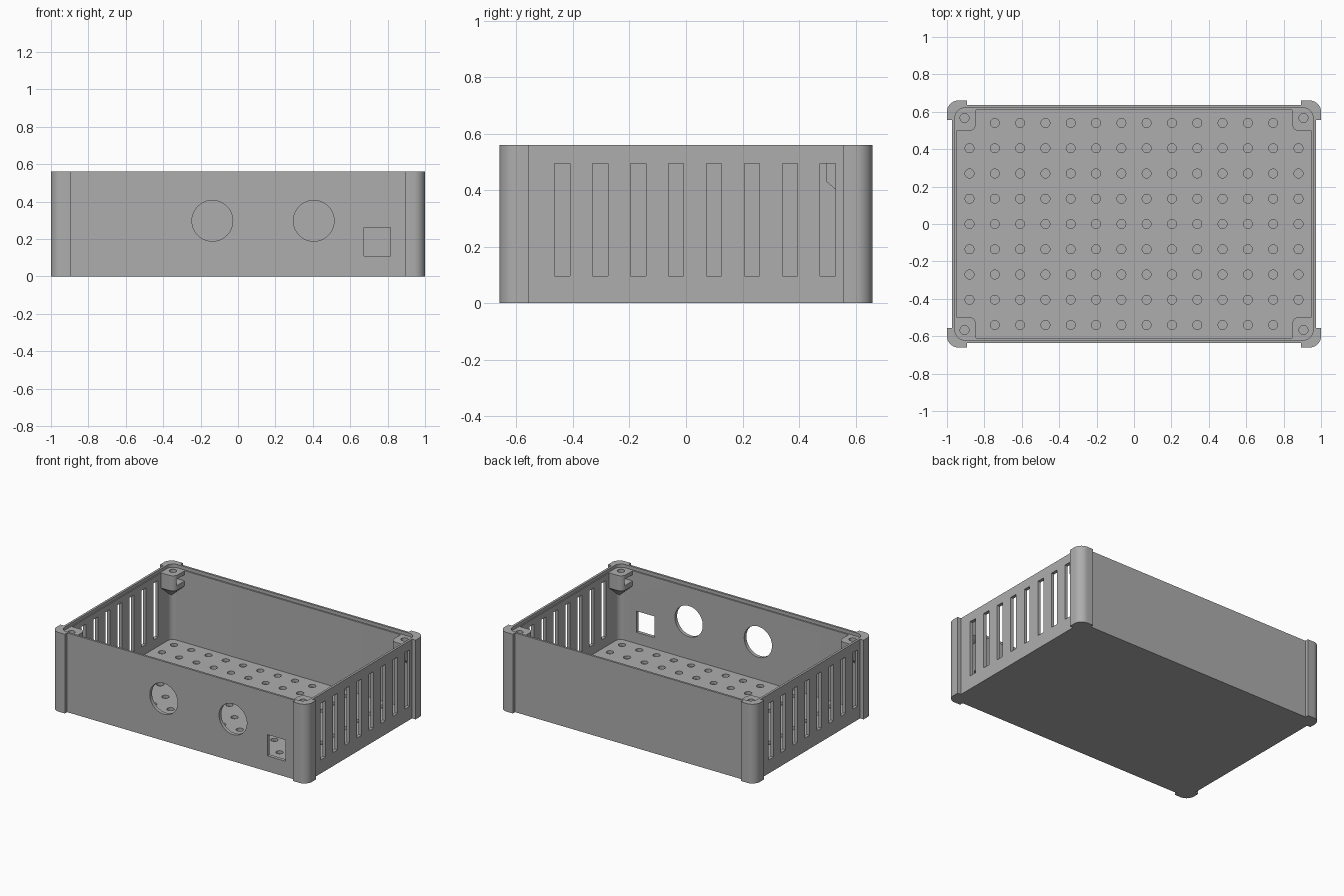
import bpy, bmesh
from math import sin, cos, pi
from mathutils import Vector

default = bpy.data.objects.get("Cube")
if default:
    bpy.data.objects.remove(default)

GREY = (0.42, 0.42, 0.42, 1)
grey = bpy.data.materials.new("plain grey")
grey.use_nodes = True
grey.diffuse_color = GREY
grey.node_tree.nodes["Principled BSDF"].inputs["Base Color"].default_value = GREY

HEIGHT, FLOOR, LEDGE = 0.56, 0.03, 0.537
WALL_X, WALL_Y = 0.973, 0.635        # outer wall faces
IN_X, IN_Y = 0.95, 0.61              # inner wall faces


def arc(cx, cy, r, start, sweep=pi / 2, n=10):
    return [(cx + r * cos(start + sweep * i / n), cy + r * sin(start + sweep * i / n))
            for i in range(n + 1)]


def circle(cx, cy, r, n=32):
    return arc(cx, cy, r, 0, 2 * pi, n)[:-1]


def rect(x0, x1, y0, y1):
    return [(x0, y0), (x1, y0), (x1, y1), (x0, y1)]


def four_corners(quadrant):
    """Mirror an outline of the +x +y corner round to a closed loop."""
    loop = list(quadrant)
    loop += [(-x, y) for x, y in reversed(quadrant)]
    loop += [(-x, -y) for x, y in quadrant]
    loop += [(x, -y) for x, y in reversed(quadrant)]
    return loop


def add_prism(bm, outline, low, high, axis="z"):
    """Extrude an outline along z, or along y / x for wall openings."""
    place = {"z": lambda a, b, c: (a, b, c),
             "y": lambda a, b, c: (a, c, b),
             "x": lambda a, b, c: (c, a, b)}[axis]
    bottom = [bm.verts.new(place(a, b, low)) for a, b in outline]
    top = [bm.verts.new(place(a, b, high)) for a, b in outline]
    bm.faces.new(bottom)
    bm.faces.new(top)
    for i in range(len(outline)):
        j = (i + 1) % len(outline)
        bm.faces.new((bottom[i], bottom[j], top[j], top[i]))


def finish(bm, name):
    bmesh.ops.recalc_face_normals(bm, faces=bm.faces)
    mesh = bpy.data.meshes.new(name)
    bm.to_mesh(mesh)
    bm.free()
    mesh.materials.append(grey)
    obj = bpy.data.objects.new(name, mesh)
    bpy.context.collection.objects.link(obj)
    return obj


def prism(name, *args):
    bm = bmesh.new()
    add_prism(bm, *args)
    return finish(bm, name)


def activate(obj):
    bpy.ops.object.select_all(action="DESELECT")
    obj.select_set(True)
    bpy.context.view_layer.objects.active = obj


def cut(obj, cutter):
    cutter.hide_render = True
    mod = obj.modifiers.new("cut", "BOOLEAN")
    mod.operation, mod.solver, mod.object = "DIFFERENCE", "EXACT", cutter
    activate(obj)
    bpy.ops.object.modifier_apply(modifier=mod.name)
    bpy.data.objects.remove(cutter)


def smooth(obj):
    activate(obj)
    bpy.ops.object.shade_smooth_by_angle(angle=pi / 6)


# Tray shell with raised rounded corner posts
post = [(WALL_X, 0.556), (1, 0.556)] + arc(0.94, 0.60, 0.06, 0) + [(0.893, 0.66), (0.893, WALL_Y)]
tray = prism("tray", four_corners(post), 0, HEIGHT)

# Hollow inside and the ledge for a lid
cut(tray, prism("cavity", four_corners(arc(IN_X - 0.04, IN_Y - 0.04, 0.04, 0)), FLOOR, 0.7))
cut(tray, prism("lid_ledge", four_corners(arc(0.907, 0.57, 0.05, 0)), LEDGE, 0.7))

# Openings: round and square holes in the front, vent slots in both sides
bm = bmesh.new()
for x in (-0.137, 0.405):
    add_prism(bm, circle(x, 0.297, 0.109, 48), -0.7, -0.58, "y")
add_prism(bm, rect(0.674, 0.815, 0.11, 0.26), -0.7, -0.58, "y")
for i in range(8):
    y = -0.438 + 0.1343 * i
    for side in (1, -1):
        c = side * y
        add_prism(bm, rect(c - 0.027, c + 0.027, 0.096, 0.495), side * 0.93, side * 1.05, "x")
cut(tray, finish(bm, "openings"))

# Grid of shallow pits in the floor
bm = bmesh.new()
for col in range(14):
    for row in range(9):
        add_prism(bm, circle(0.1353 * (col - 6.5), 0.135 * (row - 4), 0.024, 20), 0.01, 0.06)
cut(tray, finish(bm, "pits"))
smooth(tray)

# Screw brackets in the corners, each with a nut slot and a tapered gusset
for sx, end in ((1, "left"), (-1, "right")):
    for sy, face in ((1, "back"), (-1, "front")):
        def flip(points):
            return [(sx * x, sy * y) for x, y in points]

        outline = flip([(0.955, 0.615), (0.845, 0.615)]
                       + arc(0.885, 0.537, 0.04, pi, n=8) + [(0.955, 0.497)])
        bracket = prism(f"{face}_{end}_bracket", outline, 0.43, LEDGE)
        cut(bracket, prism("nut_slot", flip(rect(0.8, 0.94, 0.525, 0.63)), 0.465, 0.51))
        cut(bracket, prism("screw_hole", flip(circle(0.906, 0.567, 0.024, 24)), 0.42, 0.6))
        smooth(bracket)

        bm = bmesh.new()
        for x, y in outline:
            bm.verts.new((x, y, 0.43))
        bm.verts.new(Vector((sx * 0.955, sy * 0.615, 0.33)))
        bmesh.ops.convex_hull(bm, input=bm.verts)
        smooth(finish(bm, f"{face}_{end}_gusset"))
